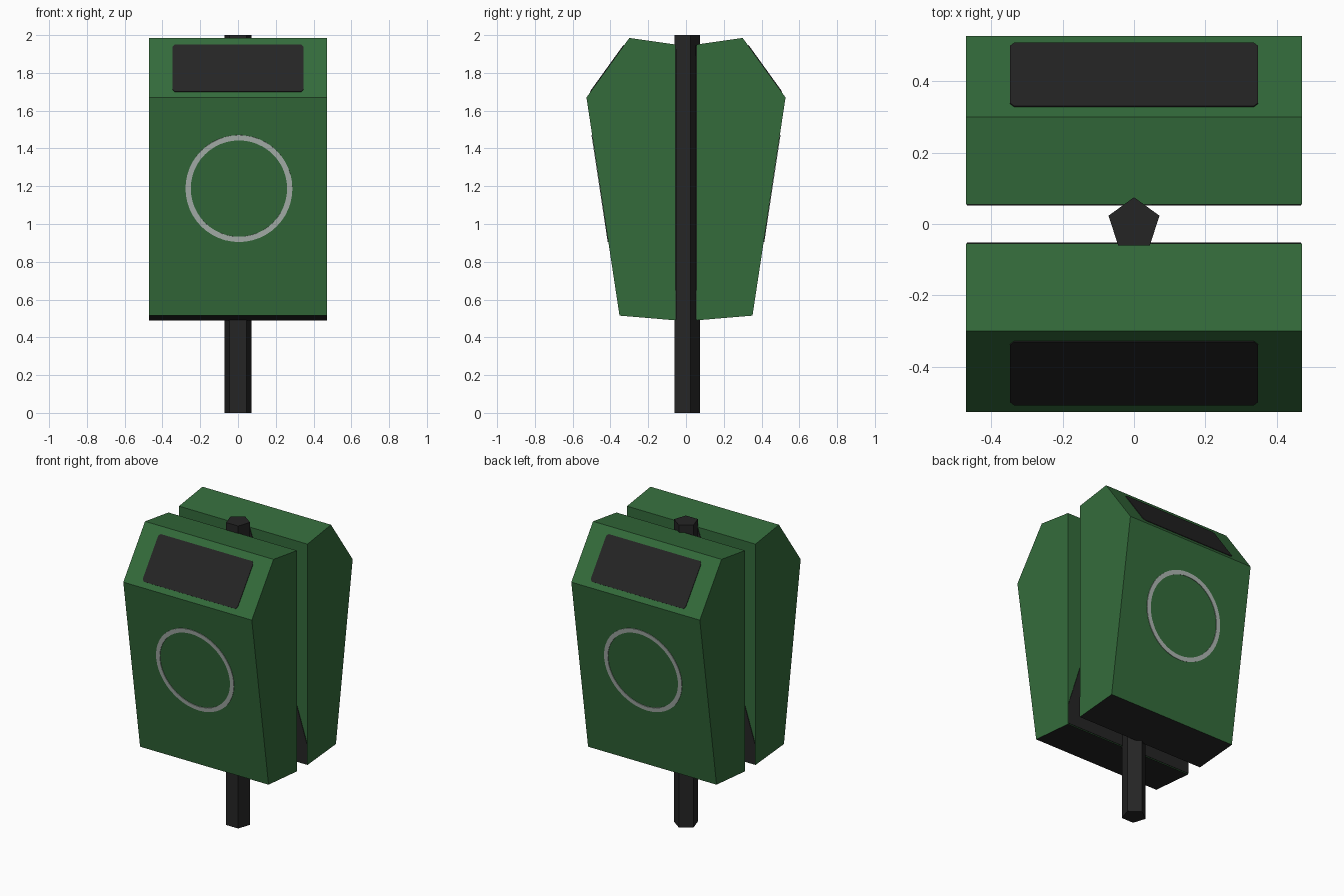
import bpy, bmesh, math
from mathutils import Vector, Matrix

if "Cube" in bpy.data.objects:
    bpy.data.objects.remove(bpy.data.objects["Cube"])


def material(name, rgb):
    m = bpy.data.materials.new(name)
    m.diffuse_color = (*rgb, 1)
    m.use_nodes = True
    m.node_tree.nodes["Principled BSDF"].inputs["Base Color"].default_value = m.diffuse_color
    return m


GREEN = material("bin green", (0.034, 0.148, 0.044))
BLACK = material("charcoal black", (0.0185, 0.0185, 0.0185))
GREY = material("pale grey", (0.42, 0.47, 0.44))

# Side profile (y, z) of the front bin: inner top, ridge, nose, toe, inner bottom
PROFILE = [(-0.055, 1.95), (-0.30, 1.985), (-0.527, 1.67), (-0.352, 0.515), (-0.055, 0.49)]
HALF_W = 0.47


def add_mesh(name, verts, faces, mats, turn):
    """Mesh object, turned half round about z for the rear bin."""
    me = bpy.data.meshes.new(name)
    me.from_pydata(verts, [], faces)
    for m in mats:
        me.materials.append(m)
    bm = bmesh.new()
    bm.from_mesh(me)
    bmesh.ops.recalc_face_normals(bm, faces=bm.faces)
    bm.to_mesh(me)
    bm.free()
    me.transform(Matrix.Rotation(turn, 4, 'Z'))
    ob = bpy.data.objects.new(name, me)
    bpy.context.collection.objects.link(ob)
    return ob


def add_plate(name, pts, faces, a, b, mat, turn):
    """Thin plate lying on the bin face through profile points a and b; pts are (x, z)."""
    (ya, za), (yb, zb) = a, b
    verts = [(x, ya + (yb - ya) * (z - za) / (zb - za), z) for x, z in pts]
    ob = add_mesh(name, verts, faces, [mat], turn)
    mod = ob.modifiers.new("thickness", 'SOLIDIFY')
    mod.thickness, mod.offset = 0.007, 0
    return ob


def build_bin(side, turn):
    # Body: extruded profile with a black underside
    n = len(PROFILE)
    verts = [(x, y, z) for x in (-HALF_W, HALF_W) for y, z in PROFILE]
    faces = [list(range(n)), list(range(n, 2 * n))]
    faces += [[i, (i + 1) % n, (i + 1) % n + n, i + n] for i in range(n)]
    body = add_mesh(side + "_bin_body", verts, faces, [GREEN, BLACK], turn)
    for p in body.data.polygons:
        p.material_index = 1 if p.normal.z < -0.7 else 0

    top, ridge, nose, toe, bottom = PROFILE

    # Slot panel with clipped corners on the sloping face
    w, lo, hi, c = 0.347, 1.70, 1.947, 0.012
    slot = [(-w + c, lo), (w - c, lo), (w, lo + c), (w, hi - c),
            (w - c, hi), (-w + c, hi), (-w, hi - c), (-w, lo + c)]
    add_plate(side + "_slot_panel", slot, [list(range(8))], ridge, nose, BLACK, turn)

    # Plain ring marking on the front face
    k, zc = 48, 1.188
    ring = [(0.005 + r * math.cos(2 * math.pi * i / k), zc + r * math.sin(2 * math.pi * i / k))
            for r in (0.283, 0.255) for i in range(k)]
    quads = [[i, (i + 1) % k, (i + 1) % k + k, i + k] for i in range(k)]
    add_plate(side + "_ring_marking", ring, quads, nose, toe, GREY, turn)

    # Dark tapering backing on the inner face, next to the post
    e = HALF_W - 0.002
    back = [(-e, 0.495), (e, 0.495), (e, 0.63), (0.05, 1.945), (-0.05, 1.945), (-e, 0.63)]
    add_plate(side + "_inner_backing", back, [list(range(6))], top, bottom, BLACK, turn)


build_bin("front", 0)
build_bin("rear", math.pi)

# Five-sided post
bpy.ops.mesh.primitive_cylinder_add(vertices=5, radius=0.075, depth=2, location=(0, 0, 1))
post = bpy.context.object
post.name = "post"
post.data.materials.append(BLACK)
